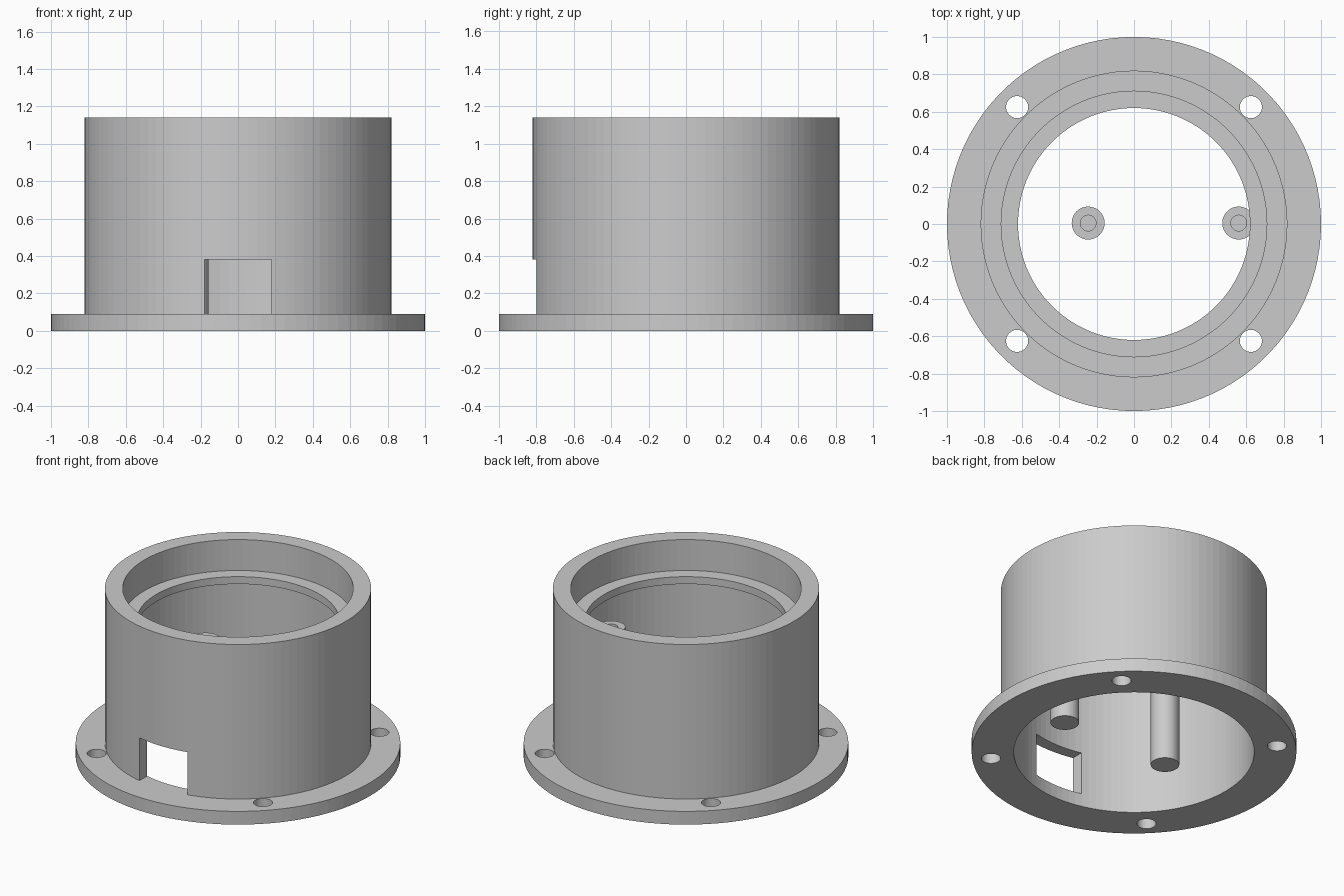
import bpy, bmesh, math

if "Cube" in bpy.data.objects:
    bpy.data.objects.remove(bpy.data.objects["Cube"])

SEGMENTS = 100

grey = bpy.data.materials.new("light_grey")
grey.use_nodes = True
colour = (0.6, 0.6, 0.6, 1)
grey.diffuse_color = colour
grey.node_tree.nodes["Principled BSDF"].inputs["Base Color"].default_value = colour


def make_object(name, bm, location=(0, 0, 0)):
    bmesh.ops.recalc_face_normals(bm, faces=bm.faces)
    mesh = bpy.data.meshes.new(name)
    bm.to_mesh(mesh)
    bm.free()
    mesh.materials.append(grey)
    obj = bpy.data.objects.new(name, mesh)
    obj.location = location
    bpy.context.collection.objects.link(obj)
    return obj


def lathe(name, profile, closed, location=(0, 0, 0), segments=SEGMENTS):
    """Turn a (radius, height) profile about z; open profiles get end caps."""
    bm = bmesh.new()
    rings = []
    for r, z in profile:
        angles = [math.tau * i / segments for i in range(segments)]
        rings.append([bm.verts.new((r * math.cos(a), r * math.sin(a), z)) for a in angles])
    pairs = list(zip(rings, rings[1:]))
    if closed:
        pairs.append((rings[-1], rings[0]))
    else:
        bm.faces.new(rings[0])
        bm.faces.new(rings[-1])
    for low, high in pairs:
        for i in range(segments):
            j = (i + 1) % segments
            bm.faces.new((low[i], low[j], high[j], high[i]))
    return make_object(name, bm, location)


def cut(target, cutter):
    cutter.hide_render = True
    cutter.hide_viewport = True
    cutter.display_type = 'WIRE'
    mod = target.modifiers.new(cutter.name, 'BOOLEAN')
    mod.operation = 'DIFFERENCE'
    mod.solver = 'EXACT'
    mod.object = cutter


# Flanged housing with a stepped bore and an inner lip
housing = lathe("flanged_housing", [
    (0.74, 0), (1, 0), (1, 0.09), (0.82, 0.09), (0.82, 1.14),
    (0.71, 1.14), (0.71, 0.93), (0.62, 0.93), (0.62, 0.88), (0.74, 0.88),
], closed=True)

# Four bolt holes through the flange
for sx in (-1, 1):
    for sy in (-1, 1):
        side = ("back" if sy > 0 else "front") + ("_left" if sx > 0 else "_right")
        cut(housing, lathe("bolt_hole_cutter_" + side, [(0.059, -0.1), (0.059, 0.2)],
                           False, (0.625 * sx, 0.625 * sy, 0), 48))

# Rectangular window in the front wall, resting on the flange
bm = bmesh.new()
bmesh.ops.create_cube(bm, size=1)
bmesh.ops.scale(bm, vec=(0.36, 0.3, 0.29), verts=bm.verts)
cut(housing, make_object("window_cutter", bm, (0, -0.8, 0.235)))

# Two round posts with blind screw holes in their tops
post = [(0.088, 0), (0.088, 0.73), (0.042, 0.73), (0.042, 0.43)]
for name, x in (("right_post", -0.245), ("left_post", 0.56)):
    lathe(name, post, False, (x, 0.005, 0), 64)
